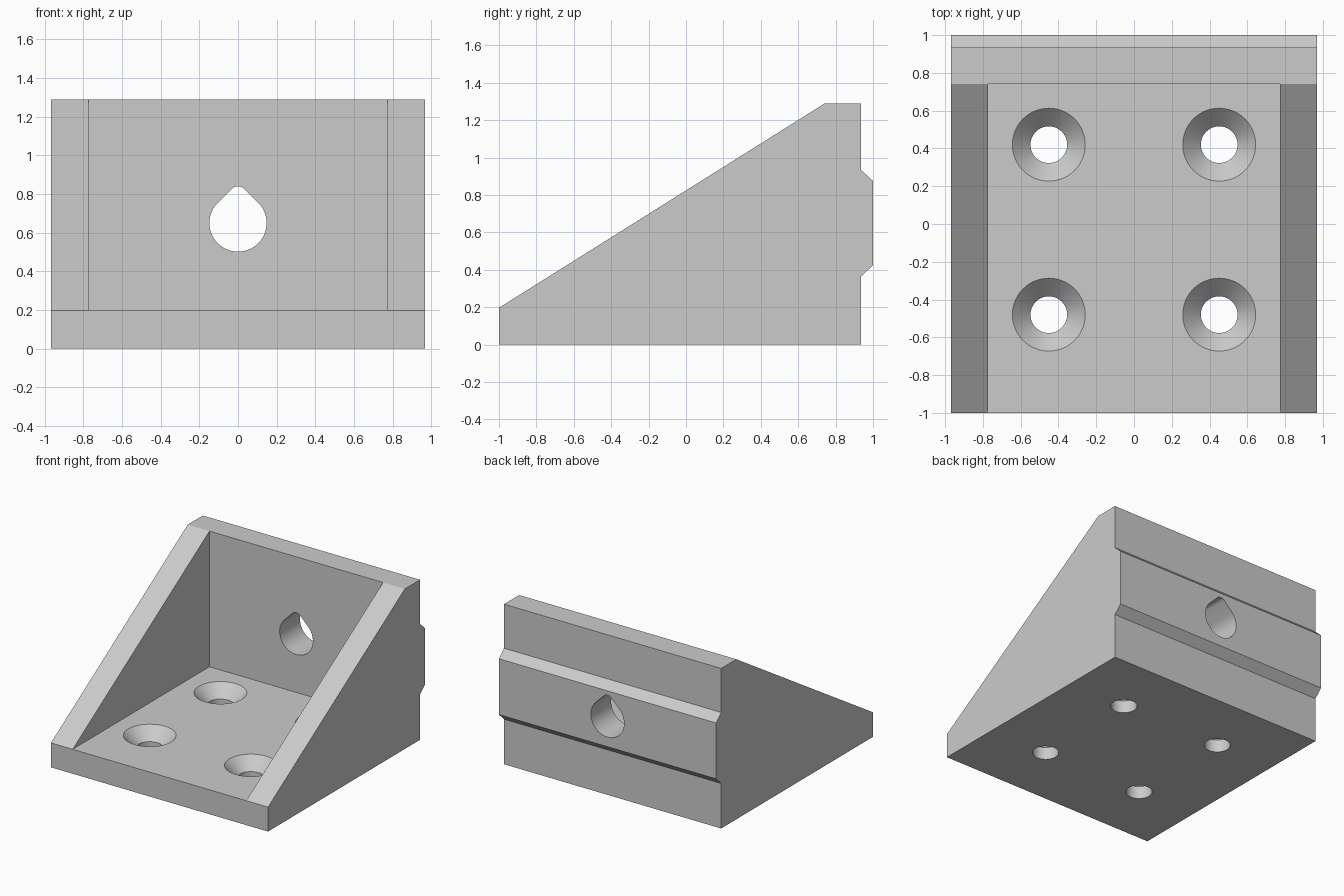
import bpy
import bmesh
from math import cos, sin, radians
from mathutils import Vector

if "Cube" in bpy.data.objects:
    bpy.data.objects.remove(bpy.data.objects["Cube"], do_unlink=True)

HALF_W, POCKET_W = 0.968, 0.774
FLOOR, TOP = 0.197, 1.29
WALL_Y, BACK_Y = 0.742, 0.935

grey = bpy.data.materials.new("light grey")
grey.use_nodes = True
colour = (0.6, 0.6, 0.6, 1)
grey.diffuse_color = colour
grey.node_tree.nodes["Principled BSDF"].inputs["Base Color"].default_value = colour


def make_object(name, bm):
    bmesh.ops.recalc_face_normals(bm, faces=bm.faces)
    mesh = bpy.data.meshes.new(name)
    bm.to_mesh(mesh)
    bm.free()
    mesh.materials.append(grey)
    obj = bpy.data.objects.new(name, mesh)
    bpy.context.collection.objects.link(obj)
    return obj


def prism(name, points, sweep):
    """Extrude a closed outline along a vector."""
    bm = bmesh.new()
    face = bm.faces.new([bm.verts.new(p) for p in points])
    out = bmesh.ops.extrude_face_region(bm, geom=[face], use_keep_orig=True)
    moved = [v for v in out["geom"] if isinstance(v, bmesh.types.BMVert)]
    bmesh.ops.translate(bm, verts=moved, vec=Vector(sweep))
    return make_object(name, bm)


def turned(name, profile, x, y, steps=64):
    """Solid of revolution about a vertical axis from (radius, z) pairs."""
    bm = bmesh.new()
    rings = [[bm.verts.new((x + r * cos(radians(360 * i / steps)),
                            y + r * sin(radians(360 * i / steps)), z))
              for i in range(steps)] for r, z in profile]
    for low, high in zip(rings, rings[1:]):
        for i in range(steps):
            j = (i + 1) % steps
            bm.faces.new((low[i], low[j], high[j], high[i]))
    bm.faces.new(rings[0])
    bm.faces.new(rings[-1])
    return make_object(name, bm)


def arc(radius, z, start, end, steps):
    angles = [radians(start + (end - start) * i / steps) for i in range(steps + 1)]
    return [(radius * cos(a), 0.5, z + radius * sin(a)) for a in angles]


# Wedge body with the locating rail on its back
side = [(-1, 0), (BACK_Y, 0), (BACK_Y, 0.363), (1, 0.425), (1, 0.875),
        (BACK_Y, 0.935), (BACK_Y, TOP), (WALL_Y, TOP), (-1, FLOOR)]
bracket = prism("corner_bracket", [(-HALF_W, y, z) for y, z in side],
                (2 * HALF_W, 0, 0))

# Pocket between the two gussets
pocket = [(-POCKET_W, -1.2, FLOOR), (POCKET_W, -1.2, FLOOR),
          (POCKET_W, WALL_Y, FLOOR), (-POCKET_W, WALL_Y, FLOOR)]
cutters = [prism("pocket_cutter", pocket, (0, 0, 1.5))]

# Teardrop hole through the back wall
teardrop = arc(0.148, 0.65, 135, 405, 48) + arc(0.046, 0.794, 45, 135, 8)
cutters.append(prism("teardrop_cutter", teardrop, (0, 0.8, 0)))

# Four countersunk screw holes in the base
screw = [(0.097, -0.1), (0.097, 0.101), (0.193, FLOOR), (0.193, 0.3)]
for x in (-0.451, 0.451):
    for y in (-0.48, 0.42):
        cutters.append(turned("screw_hole_cutter", screw, x, y))

# Apply the cuts
bpy.ops.object.select_all(action="DESELECT")
bpy.context.view_layer.objects.active = bracket
bracket.select_set(True)
for cutter in cutters:
    mod = bracket.modifiers.new("cut", "BOOLEAN")
    mod.operation = "DIFFERENCE"
    mod.solver = "EXACT"
    mod.object = cutter
    bpy.ops.object.modifier_apply(modifier=mod.name)
    bpy.data.objects.remove(cutter, do_unlink=True)

bpy.ops.object.shade_smooth_by_angle(angle=radians(25))
